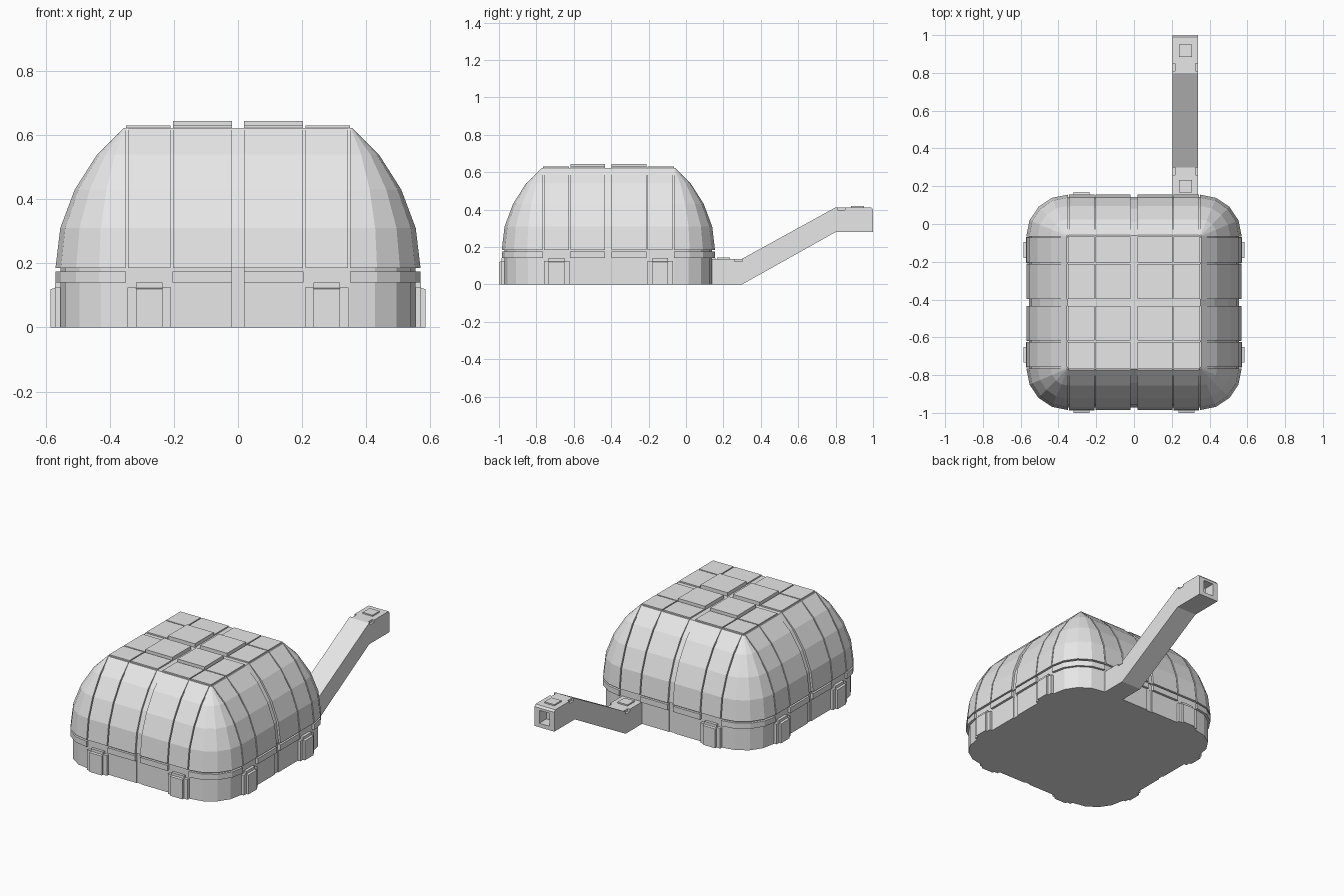
import bpy, bmesh, math
from mathutils import Matrix, Vector

cube = bpy.data.objects.get("Cube")
if cube:
    bpy.data.objects.remove(cube, do_unlink=True)

grey = bpy.data.materials.new("plain_grey")
grey.use_nodes = True
GREY = (0.8, 0.8, 0.8, 1)
grey.diffuse_color = GREY
grey.node_tree.nodes["Principled BSDF"].inputs["Base Color"].default_value = GREY

CY = -0.415      # centre of the body in y
HALF = 0.35      # half width of the flat sides, where the corners begin
ARM_X = 0.272    # centre line of the arm


def finish(name, bm):
    bmesh.ops.remove_doubles(bm, verts=bm.verts, dist=0.00005)
    bmesh.ops.recalc_face_normals(bm, faces=bm.faces)
    mesh = bpy.data.meshes.new(name)
    bm.to_mesh(mesh)
    bm.free()
    mesh.materials.append(grey)
    obj = bpy.data.objects.new(name, mesh)
    bpy.context.collection.objects.link(obj)
    return obj


def add_box(bm, lo, hi):
    lo, hi = Vector(lo), Vector(hi)
    m = Matrix.Translation((lo + hi) / 2) @ Matrix.Diagonal((*(hi - lo), 1))
    return bmesh.ops.create_cube(bm, size=1, matrix=m)["verts"]


def outline(grooves, steps=4):
    """Rounded square plan: anchor, outward direction and groove flag per point."""
    side = []
    for a, b in grooves:
        side += [(a, 0), (a, 1), (b, 1), (b, 0)]
    points = []
    for k in range(4):
        turn = Matrix.Rotation(k * math.pi / 2, 2)
        for t, sunk in [(-HALF, 0)] + side:
            points.append((turn @ Vector((t, -HALF)), turn @ Vector((0, -1)), sunk))
        for i in range(steps + 1):
            a = i / steps * math.pi / 2
            points.append((turn @ Vector((HALF, -HALF)),
                           turn @ Vector((math.sin(a), -math.cos(a))), 0))
    return points


def loft(name, grooves, rings):
    """Stack rings of (radius, height, groove depth) and cap both ends."""
    bm = bmesh.new()
    plan = outline(grooves)
    rows = []
    for r, z, depth in rings:
        row = []
        for anchor, way, sunk in plan:
            p = anchor + way * (r - depth * sunk)
            row.append(bm.verts.new((p.x, p.y + CY, z)))
        rows.append(row)
    n = len(plan)
    for low, high in zip(rows, rows[1:]):
        for i in range(n):
            j = (i + 1) % n
            bm.faces.new((low[i], low[j], high[j], high[i]))
    bm.faces.new(rows[0][::-1])
    bm.faces.new(rows[-1])
    return finish(name, bm)


# Body: plinth, belt panels and ribbed dome
MID = (-0.018, 0.018)
loft("base", [MID], [(0.205, 0, 0.006), (0.205, 0.19, 0.006)])
loft("belt_panels", [(-HALF, -0.205), MID, (0.205, HALF)],
     [(0.22, 0.14, 0.02), (0.22, 0.175, 0.02)])
seams = [(-HALF, -0.343), (-0.21, -0.203), MID, (0.203, 0.21), (0.343, HALF)]
d = 0.013
loft("dome", seams, [(0.22, 0.185, d), (0.205, 0.31, d), (0.16, 0.43, d),
                     (0.09, 0.54, d), (0.007, 0.622, 0.004)])

# Roof tiles: a four by four grid with the middle four raised
cells = [(-HALF, -0.21), (-0.203, -0.018), (0.018, 0.203), (0.21, HALF)]
bm = bmesh.new()
for i, (x0, x1) in enumerate(cells):
    for j, (y0, y1) in enumerate(cells):
        top = 0.645 if i in (1, 2) and j in (1, 2) else 0.63
        add_box(bm, (x0, y0 + CY, 0.61), (x1, y1 + CY, top))
finish("roof_tiles", bm)

# Buttresses: flanged blocks, two on each side; the arm replaces one at the back
bm = bmesh.new()
for k in range(4):
    for s in (-1, 1):
        if k == 2 and s == -1:
            continue
        c = s * 0.277
        verts = add_box(bm, (c - 0.068, -0.572, 0), (c + 0.068, -0.5, 0.125))
        block = add_box(bm, (c - 0.042, -0.585, 0), (c + 0.042, -0.5, 0.14))
        for v in block:
            if v.co.z > 0.1 and v.co.y < -0.55:
                v.co.z = 0.12
        ledge = add_box(bm, (c - 0.042, -0.572, 0.1), (c + 0.042, -0.5, 0.14))
        move = Matrix.Translation((0, CY, 0)) @ Matrix.Rotation(k * math.pi / 2, 4, "Z")
        bmesh.ops.transform(bm, matrix=move, verts=verts + block + ledge)
finish("buttresses", bm)

# Arm: side profile extruded across its width
W = 0.068
profile = [(0.1, 0), (0.3, 0), (0.8, 0.28), (1, 0.28), (1, 0.4), (0.99, 0.412),
           (0.8, 0.412), (0.3, 0.137), (0.1, 0.137)]
bm = bmesh.new()
face = bm.faces.new([bm.verts.new((ARM_X - W, y, z)) for y, z in profile])
ext = bmesh.ops.extrude_face_region(bm, geom=[face])["geom"]
bmesh.ops.translate(bm, vec=(2 * W, 0, 0),
                    verts=[v for v in ext if isinstance(v, bmesh.types.BMVert)])
arm = finish("arm", bm)

# Socket in the arm end and small nicks along its upper edges
bm = bmesh.new()
add_box(bm, (ARM_X - 0.035, 0.93, 0.305), (ARM_X + 0.035, 1.05, 0.385))
for y, z in ((0.28, 0.137), (0.83, 0.412)):
    for s in (-1, 1):
        x = ARM_X + s * W
        add_box(bm, (x - 0.014, y - 0.02, z - 0.015), (x + 0.014, y + 0.02, z + 0.05))
cutter = finish("arm_cutter", bm)
cutter.hide_render = True
cutter.hide_viewport = True
cut = arm.modifiers.new("socket_and_nicks", "BOOLEAN")
cut.operation = "DIFFERENCE"
cut.object = cutter
cut.solver = "EXACT"

# Small raised caps on both arm ends
bm = bmesh.new()
for y, z in ((0.2, 0.13), (0.917, 0.405)):
    add_box(bm, (ARM_X - 0.034, y - 0.034, z), (ARM_X + 0.034, y + 0.034, z + 0.015))
finish("arm_caps", bm)
